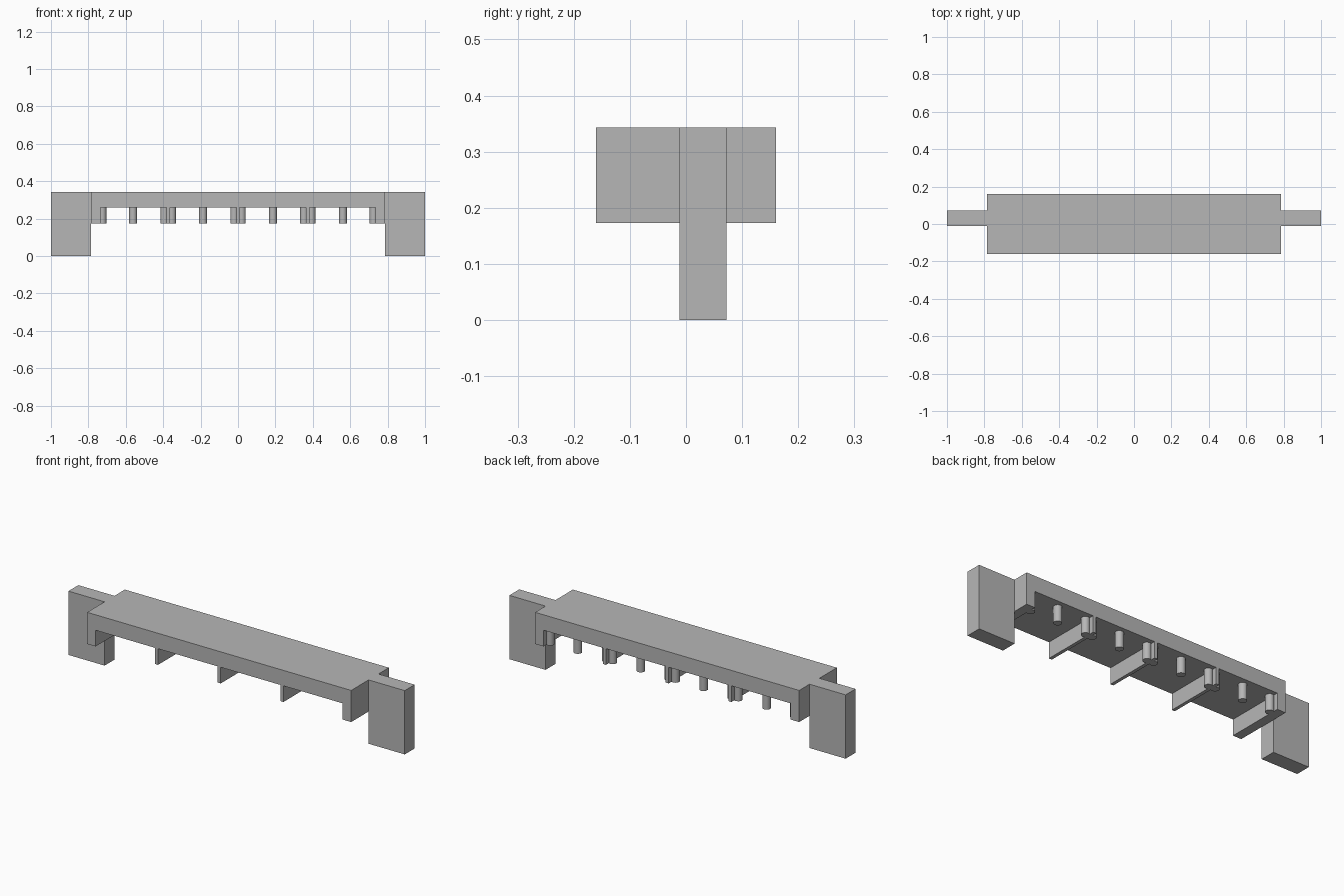
import bpy

cube = bpy.data.objects.get("Cube")
if cube:
    bpy.data.objects.remove(cube, do_unlink=True)

# Single flat colour
grey = bpy.data.materials.new("plain grey")
grey.use_nodes = True
colour = (0.47, 0.47, 0.47, 1)
grey.diffuse_color = colour
grey.node_tree.nodes["Principled BSDF"].inputs["Base Color"].default_value = colour

# Shared dimensions
HALF_LENGTH, HALF_DEPTH = 0.785, 0.16
BOTTOM, DECK_UNDERSIDE, TOP = 0.173, 0.26, 0.343
END_RIB, RIB = 0.05, 0.018
PEG_RADIUS, PEG_Y, PEG_OFFSET = 0.021, 0.117, 0.02


def box(name, x, y, z):
    """Box spanning the given (low, high) ranges."""
    spans = (x, y, z)
    bpy.ops.mesh.primitive_cube_add(size=1, location=[(a + b) / 2 for a, b in spans])
    ob = bpy.context.object
    ob.name = name
    ob.scale = [b - a for a, b in spans]
    bpy.ops.object.transform_apply(location=False, rotation=False, scale=True)
    ob.data.materials.append(grey)
    return ob


def peg(name, x):
    """Round peg hanging below the deck."""
    bpy.ops.mesh.primitive_cylinder_add(
        vertices=24, radius=PEG_RADIUS, depth=DECK_UNDERSIDE - BOTTOM,
        location=(x, PEG_Y, (BOTTOM + DECK_UNDERSIDE) / 2))
    ob = bpy.context.object
    ob.name = name
    ob.data.materials.append(grey)
    bpy.ops.object.shade_smooth_by_angle()


depth = (-HALF_DEPTH, HALF_DEPTH)
below = (BOTTOM, DECK_UNDERSIDE)

# Deck
box("deck", (-HALF_LENGTH, HALF_LENGTH), depth, (DECK_UNDERSIDE, TOP))

# End legs, end ribs and the pegs beside them
for side, s in (("left", 1), ("right", -1)):
    inner = HALF_LENGTH - END_RIB
    box(side + "_leg", sorted((s * HALF_LENGTH, s)), (-0.012, 0.072), (0, TOP))
    box(side + "_end_rib", sorted((s * inner, s * HALF_LENGTH)), depth, below)
    peg(side + "_end_peg", s * (inner - 0.01))

# Thin cross ribs, each with a pair of pegs
for i in range(-1, 2):
    x = i * 0.373
    box("cross_rib", (x - RIB / 2, x + RIB / 2), depth, below)
    for s in (-1, 1):
        peg("rib_peg", x + s * PEG_OFFSET)

# Single pegs midway between the ribs
for i in (-3, -1, 1, 3):
    peg("middle_peg", i * 0.187)
